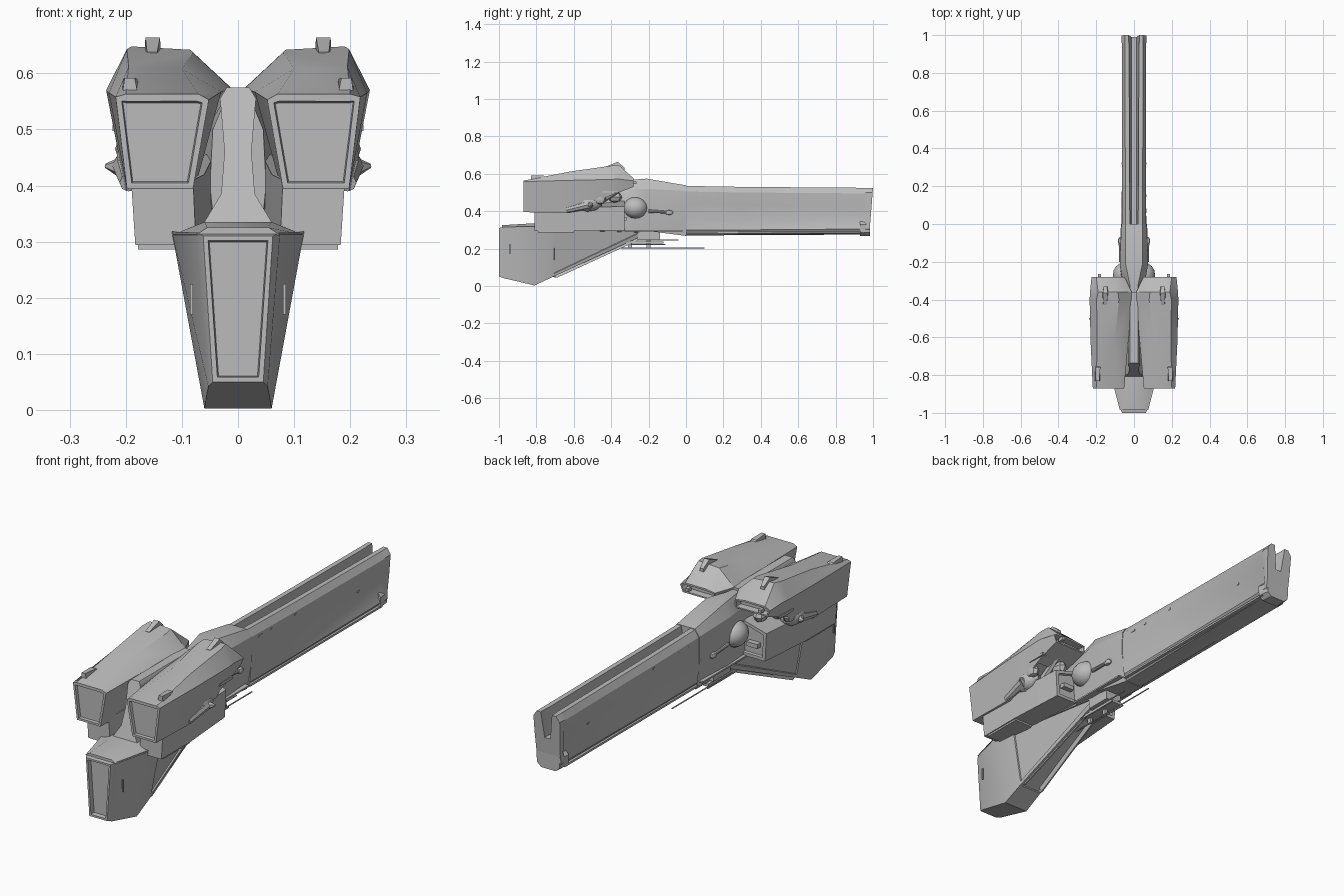
import bpy, bmesh, math
from mathutils import Matrix, Vector

GREY = bpy.data.materials.new("hull grey")
GREY.diffuse_color = (0.5, 0.5, 0.5, 1)


def finish(name, bm, angle=30):
    bmesh.ops.recalc_face_normals(bm, faces=bm.faces[:])
    me = bpy.data.meshes.new(name)
    bm.to_mesh(me)
    bm.free()
    me.materials.append(GREY)
    me.shade_smooth()
    me.set_sharp_from_angle(angle=math.radians(angle))
    ob = bpy.data.objects.new(name, me)
    bpy.context.collection.objects.link(ob)
    return ob


def loft(name, rings, insets=(), angle=30):
    """Skin closed rings of points; insets = (face test, rim, depth)."""
    bm = bmesh.new()
    vs = [[bm.verts.new(p) for p in r] for r in rings]
    n = len(rings[0])
    for a, b in zip(vs, vs[1:]):
        for i in range(n):
            j = (i + 1) % n
            bm.faces.new((a[i], a[j], b[j], b[i]))
    bm.faces.new(vs[0])
    bm.faces.new(vs[-1])
    bmesh.ops.recalc_face_normals(bm, faces=bm.faces[:])
    bm.normal_update()
    for test, rim, depth in insets:
        faces = [f for f in bm.faces if test(f.normal, f.calc_center_median())]
        bmesh.ops.inset_individual(bm, faces=faces, thickness=rim, depth=0)
        bmesh.ops.inset_individual(bm, faces=faces, thickness=0.003, depth=-depth)
    return finish(name, bm, angle)


def sym(y, half, shear=0, z0=0):
    """Left-right symmetric ring at y from half profile points (x, z)."""
    pts = half + [(-x, z) for x, z in reversed(half) if x > 0]
    return [(x, y + (z - z0) * shear, z) for x, z in pts]


def row(y, pts, s=1):
    return [(s * x, y, z) for x, z in pts]


def box(name, x, y, z):
    return loft(name, [row(v, [(x[0], z[0]), (x[1], z[0]), (x[1], z[1]), (x[0], z[1])]) for v in y])


def ball(name, c, r, seg=16):
    bm = bmesh.new()
    m = Matrix.Translation(c) @ Matrix.Diagonal((*r, 1))
    bmesh.ops.create_uvsphere(bm, u_segments=seg, v_segments=max(4, seg // 2), radius=1, matrix=m)
    return finish(name, bm, 40)


def rod(name, a, b, r1, r2=None, seg=10):
    a, b = Vector(a), Vector(b)
    d = b - a
    m = Matrix.Translation((a + b) / 2) @ d.to_track_quat('Z', 'Y').to_matrix().to_4x4()
    bm = bmesh.new()
    bmesh.ops.create_cone(bm, cap_ends=True, segments=seg, radius1=r1,
                          radius2=r1 if r2 is None else r2, depth=d.length, matrix=m)
    return finish(name, bm)


def rear(n, c):
    return n.y < -0.9


# long forward barrel: two rails with an open slot on top
root = [(0, .44), (.012, .44), (.022, .535), (.045, .535), (.064, .505), (.066, .44),
        (.064, .36), (.058, .30), (.04, .272), (0, .27)]
mid = [(0, .43), (.012, .43), (.024, .53), (.046, .53), (.064, .50), (.058, .43),
       (.046, .35), (.060, .30), (.042, .275), (0, .272)]
tip = [(0, .41), (.012, .41), (.026, .525), (.048, .525), (.063, .495), (.056, .42),
       (.048, .35), (.060, .305), (.042, .28), (0, .275)]
lip = [(0, .41), (.014, .41), (.028, .525), (.048, .525), (.066, .50), (.064, .42),
       (.060, .35), (.062, .305), (.044, .28), (0, .275)]
loft("barrel", [sym(0, root), sym(.3, mid), sym(.95, tip), sym(.965, lip),
                sym(1, lip, .08, .525)])
# nose block under the slot, and seam lines of the barrel
loft("barrel_nose_block", [sym(.93, [(.05, .345), (.064, .33), (.062, .285), (.04, .268)]),
                           sym(.985, [(.045, .345), (.058, .33), (.056, .285), (.036, .268)])])
for s in (1, -1):
    for y, z, w in ((.07, .487, .012), (.15, .487, .006), (.32, .487, .006), (.78, .413, .006)):
        x = .061 if z > .45 else .054
        box("barrel_port", (s * (x - .012), s * (x + .004)), (y - w, y + w), (z - .004, z + .004))
    box("barrel_lower_rail", (s * .03, s * .06), (0, .95), (.280, .289))

# middle hull with raised collar
loft("middle_hull", [
    sym(-.45, [(.02, .56), (.045, .50), (.05, .40), (.04, .30)]),
    sym(-.33, [(.02, .565), (.055, .515), (.062, .42), (.055, .30)]),
    sym(-.21, [(.045, .574), (.075, .52), (.072, .42), (.062, .295)]),
    sym(0, [(.045, .538), (.067, .508), (.069, .40), (.045, .268)])])
for s in (1, -1):
    ball("hull_side_dome", (s * .052, -.27, .418), (.06, .066, .058))
    rod("hull_side_arm", (s * .07, -.20, .40), (s * .076, -.075, .393), .009, .006)
    ball("hull_arm_joint", (s * .074, -.09, .393), (.012, .022, .014), 8)
    box("hull_seam_plate", (s * .04, s * .071), (-.33, -.02), (.292, .299))

# central spine flaring down onto the keel
spine = [(.02, .575), (.032, .555), (.024, .46), (.030, .385), (.06, .335), (.062, .31)]
loft("spine", [sym(-.81, spine, .3, .33), sym(-.36, spine)], angle=50)

# lower keel with recessed rear panel and sunk panels forward
loft("keel", [
    sym(-1, [(.062, .31), (.045, .05)]),
    sym(-.975, [(.075, .316), (.053, .042)]),
    sym(-.81, [(.118, .318), (.06, .003)]),
    sym(-.72, [(.110, .318), (.058, .045)]),
    sym(-.24, [(.045, .305), (.03, .265)])],
    [(rear, .012, .02),
     (lambda n, c: n.z < -.6 and c.y > -.7, .014, .006),
     (lambda n, c: abs(n.x) > .7 and c.y > -.7, .025, .006)])
loft("keel_top_deck", [sym(-.985, [(.055, .325), (.075, .312)]),
                       sym(-.82, [(.06, .335), (.118, .312)]),
                       sym(-.5, [(.06, .335), (.085, .312)])])
for s in (1, -1):
    box("keel_slit", (s * .08, s * .0855), (-.944, -.938), (.17, .225))

# underslung sensor gear
box("sensor_box", (-.04, .04), (-.26, -.14), (.245, .30))
box("sensor_tray", (-.028, .028), (-.33, -.12), (.226, .238))
for x, y0, y1, z in ((0, -.40, .10, .204), (.02, -.34, -.04, .246), (-.02, -.34, -.04, .246),
                     (.03, -.32, -.11, .222), (-.03, -.32, -.11, .222)):
    rod("sensor_rod", (x, y0, z), (x, y1, z), .003, seg=6)
for y in (-.30, -.20):
    box("sensor_strut", (-.006, .006), (y - .01, y + .01), (.203, .26))

# engine pods, mirrored by hand: inner/outer bottom, outer, outer/inner top, inner edge
POD = [(-.87, [(.08, .395), (.198, .395), (.218, .558), (.20, .563), (.07, .563), (.052, .553)]),
       (-.62, [(.078, .39), (.20, .39), (.230, .565), (.195, .612), (.10, .608), (.03, .567)]),
       (-.40, [(.065, .485), (.215, .485), (.235, .57), (.198, .643), (.08, .637), (.012, .573)]),
       (-.36, [(.06, .50), (.215, .50), (.233, .572), (.19, .648), (.085, .642), (.012, .574)]),
       (-.28, [(.05, .53), (.212, .53), (.225, .562), (.20, .575), (.10, .575), (.05, .568)])]
for s in (1, -1):
    loft("engine_pod", [row(y, p, s) for y, p in POD],
         [(rear, .013, .012),
          (lambda n, c: n.z < -.5 and -.6 < c.y < -.42, .014, .04),
          (lambda n, c: n.y > .9, .008, .03)])
    # nacelle block below each pod
    loft("nacelle_block", [
        row(-.81, [(.075, .294), (.183, .294), (.19, .40), (.08, .41)], s),
        row(-.60, [(.06, .294), (.183, .294), (.19, .42), (.06, .42)], s),
        row(-.33, [(.04, .297), (.165, .297), (.172, .425), (.04, .46)], s)],
        [(lambda n, c: n.y > .9, .02, .012)])
    box("nacelle_front_bar", (s * .08, s * .135), (-.345, -.318), (.35, .37))
    box("nacelle_skid", (s * .085, s * .178), (-.79, -.60), (.286, .296))
    # machinery exposed under the pod
    ball("pod_gear_drum", (s * .175, -.52, .443), (.045, .075, .045), 10)
    ball("pod_gear_knob", (s * .195, -.46, .465), (.024, .035, .03), 8)
    rod("pod_gear_spike", (s * .17, -.53, .43), (s * .236, -.50, .435), .042, .004, 6)
    rod("pod_gear_pipe", (s * .195, -.64, .405), (s * .20, -.52, .435), .016, .024, 8)
    rod("pod_gear_strut", (s * .13, -.50, .43), (s * .14, -.32, .54), .022, .014, 8)
    ball("pod_gear_valve", (s * .11, -.38, .475), (.03, .04, .03), 8)
    box("pod_gear_bar", (s * .205, s * .224), (-.45, -.36), (.497, .509))
    # wedge fins on top of the pod
    for x, y0, y1, zb, zt0, zt1 in ((.152, -.43, -.33, .60, .638, .664),
                                    (.192, -.83, -.72, .55, .592, .590)):
        loft("pod_fin", [
            row(y0, [(x - .016, zb), (x + .016, zb), (x + .010, zt0), (x - .008, zt0)], s),
            row((y0 + y1) / 2 + .015, [(x - .017, zb), (x + .017, zb), (x + .013, zt1), (x - .013, zt1)], s),
            row(y1, [(x - .014, zb), (x + .014, zb), (x + .008, zt1 - .03), (x - .008, zt1 - .03)], s)])
    box("pod_nose_lug", (s * .175, s * .19), (-.29, -.265), (.545, .56))
